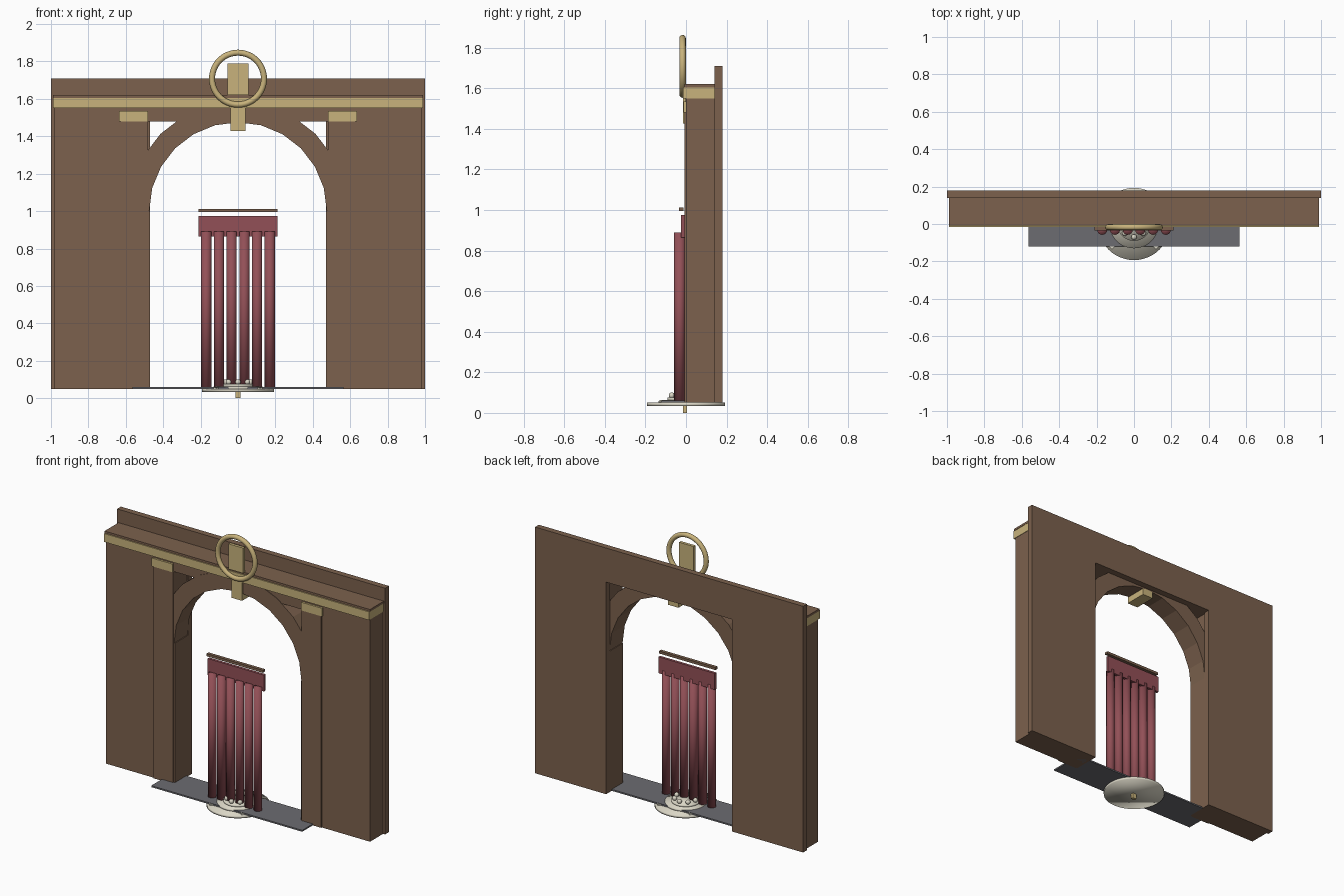
import bpy, bmesh
from math import pi, sin, cos
from mathutils import Matrix

if "Cube" in bpy.data.objects:
    bpy.data.objects.remove(bpy.data.objects["Cube"])


def material(name, rgb):
    m = bpy.data.materials.new(name)
    m.diffuse_color = (*rgb, 1)
    m.use_nodes = True
    m.node_tree.nodes["Principled BSDF"].inputs["Base Color"].default_value = m.diffuse_color
    return m


BROWN = material("brown_wood", (0.2, 0.12, 0.075))
GOLD = material("gold", (0.58, 0.45, 0.2))
RED = material("red_cloth", (0.29, 0.08, 0.095))
SLATE = material("slate", (0.15, 0.15, 0.165))
IVORY = material("ivory", (0.7, 0.67, 0.56))


def finish(name, bm, mat, smooth=False):
    bmesh.ops.recalc_face_normals(bm, faces=bm.faces)
    me = bpy.data.meshes.new(name)
    bm.to_mesh(me)
    bm.free()
    for p in me.polygons:
        p.use_smooth = smooth
    me.materials.append(mat)
    ob = bpy.data.objects.new(name, me)
    bpy.context.collection.objects.link(ob)
    return ob


def box(name, x, y, z, mat):
    """Box from (min, max) ranges."""
    bm = bmesh.new()
    bmesh.ops.create_cube(bm, size=1)
    for v in bm.verts:
        v.co = [r[0] + (c + 0.5) * (r[1] - r[0]) for r, c in zip((x, y, z), v.co)]
    return finish(name, bm, mat)


def sides(name, x, y, z, mat):
    """Mirrored pair of boxes."""
    box(name + "_right", x, y, z, mat)
    box(name + "_left", (-x[1], -x[0]), y, z, mat)


def cylinder(name, r, z, mat, x=0, y=0, seg=48, smooth=True, r_low=None):
    bm = bmesh.new()
    bmesh.ops.create_cone(bm, cap_ends=True, segments=seg, radius1=r_low or r, radius2=r,
                          depth=z[1] - z[0],
                          matrix=Matrix.Translation((x, y, (z[0] + z[1]) / 2)))
    return finish(name, bm, mat, smooth)


def portal(name, outer, inner, y, z0, z_open, z1, mat):
    """Flat wall with a rectangular doorway, extruded in depth."""
    pts = [(-outer, z0), (-inner, z0), (-inner, z_open), (inner, z_open),
           (inner, z0), (outer, z0), (outer, z1), (-outer, z1)]
    bm = bmesh.new()
    face = bm.faces.new([bm.verts.new((px, y[0], pz)) for px, pz in pts])
    out = bmesh.ops.extrude_face_region(bm, geom=[face])["geom"]
    bmesh.ops.translate(bm, vec=(0, y[1] - y[0], 0),
                        verts=[g for g in out if isinstance(g, bmesh.types.BMVert)])
    return finish(name, bm, mat)


# walls around the doorway
portal("back_panel", 1.0, 0.47, (0.14, 0.18), 0.05, 1.48, 1.71, BROWN)
portal("front_wall", 0.985, 0.48, (0.0, 0.14), 0.05, 1.48, 1.605, BROWN)
box("cornice_cap", (-0.99, 0.99), (-0.008, 0.14), (1.605, 1.62), BROWN)
box("cornice", (-0.988, 0.988), (-0.015, 0.14), (1.55, 1.606), GOLD)

# pilasters, capitals and inner jambs
sides("pilaster", (0.48, 0.625), (-0.007, 0.1), (0.05, 1.48), BROWN)
sides("capital", (0.48, 0.635), (-0.013, 0.1), (1.48, 1.535), GOLD)
sides("jamb", (0.47, 0.485), (0.0, 0.14), (0.05, 1.0), BROWN)

# half-round arch of twelve straight segments
bm = bmesh.new()
rows = []
for i in range(13):
    a = pi * i / 12
    rows.append([bm.verts.new((r * cos(a), y, 1.0 + r * sin(a)))
                 for r, y in ((0.475, -0.003), (0.585, -0.003), (0.585, 0.137), (0.475, 0.137))])
for a, b in zip(rows, rows[1:]):
    for k in range(4):
        bm.faces.new((a[k], a[(k + 1) % 4], b[(k + 1) % 4], b[k]))
bm.faces.new(rows[0])
bm.faces.new(rows[-1])
finish("arch", bm, BROWN)
box("keystone", (-0.04, 0.04), (-0.014, 0.137), (1.427, 1.552), GOLD)

# crest ring with its plaque
bpy.ops.mesh.primitive_torus_add(major_radius=0.139, minor_radius=0.016, major_segments=48,
                                 minor_segments=12, location=(0, -0.017, 1.708),
                                 rotation=(pi / 2, 0, 0))
ring = bpy.context.object
ring.name = "crest_ring"
ring.data.materials.append(GOLD)
bpy.ops.object.shade_smooth()
box("crest_plaque", (-0.055, 0.055), (-0.024, -0.004), (1.62, 1.79), GOLD)

# curtain: rod, header and six folds
box("curtain_rod", (-0.21, 0.21), (-0.035, -0.013), (0.995, 1.012), BROWN)
box("curtain_header", (-0.21, 0.21), (-0.024, -0.006), (0.865, 0.975), RED)
for i in range(6):
    cylinder(f"curtain_fold_{i + 1}", 0.027, (0.055, 0.89), RED,
             x=-0.17 + 0.068 * i, y=-0.031, seg=16)

# threshold
box("threshold", (-0.563, 0.563), (-0.12, 0.12), (0.05, 0.06), SLATE)

# round tiered base with peg, ribs and beads
cylinder("base_dish", 0.193, (0.034, 0.05), IVORY)
cylinder("base_middle_tier", 0.13, (0.048, 0.063), IVORY)
cylinder("base_top_tier", 0.09, (0.06, 0.075), IVORY)
box("base_peg", (-0.014, 0.014), (-0.014, 0.006), (0.0, 0.04), GOLD)
for i in range(4):
    rib = box(f"base_rib_{i + 1}", (0.125, 0.178), (-0.012, 0.012), (0.045, 0.058), IVORY)
    rib.rotation_euler.z = pi / 4 + i * pi / 2
for i in range(8):
    a = i * pi / 4
    bm = bmesh.new()
    bmesh.ops.create_uvsphere(bm, u_segments=16, v_segments=10, radius=0.015,
                              matrix=Matrix.Translation((0.07 * cos(a), 0.07 * sin(a), 0.086)))
    finish(f"base_bead_{i + 1}", bm, IVORY, True)
